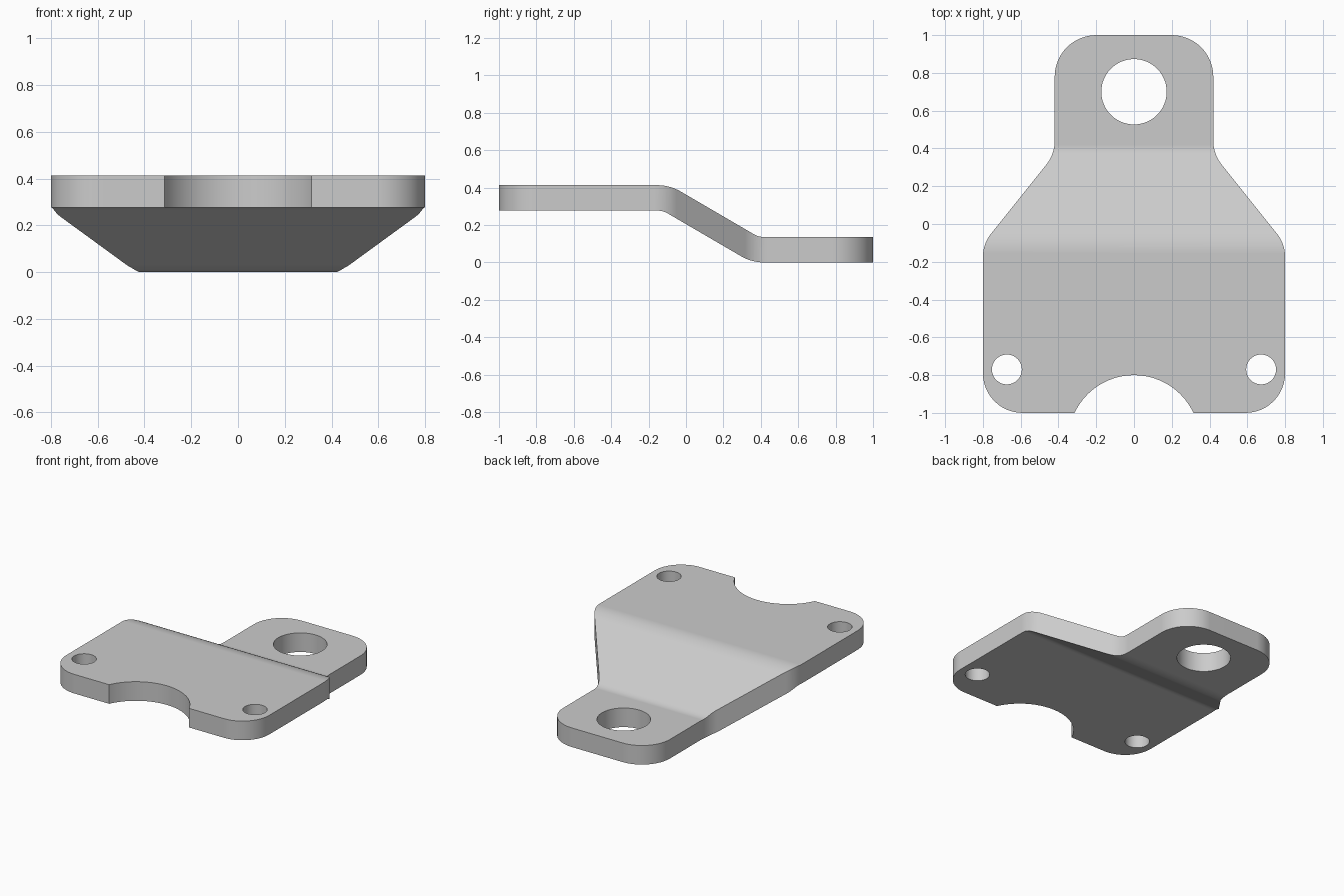
import bpy, bmesh, math
from mathutils import Vector

default = bpy.data.objects.get("Cube")
if default:
    bpy.data.objects.remove(default, do_unlink=True)

grey = bpy.data.materials.new("light grey metal")
grey.use_nodes = True
grey.diffuse_color = (0.6, 0.6, 0.6, 1)
grey.node_tree.nodes["Principled BSDF"].inputs["Base Color"].default_value = (0.6, 0.6, 0.6, 1)


def rounded(corners, steps=12):
    """Closed 2D outline from (a, b, radius) corners, each rounded by an arc."""
    out = []
    for i, (a, b, radius) in enumerate(corners):
        p = Vector((a, b))
        if radius == 0:
            out.append(p)
            continue
        before = (Vector(corners[i - 1][:2]) - p).normalized()
        after = (Vector(corners[(i + 1) % len(corners)][:2]) - p).normalized()
        half = before.angle(after) / 2
        centre = p + (before + after).normalized() * radius / math.sin(half)
        start = p + before * radius / math.tan(half) - centre
        end = p + after * radius / math.tan(half) - centre
        turn = start.angle(end)
        for k in range(steps + 1):
            t = k / steps
            out.append(centre + (start * math.sin((1 - t) * turn)
                                 + end * math.sin(t * turn)) / math.sin(turn))
    return out


def prism(name, points, place, depth):
    """Extrude a 2D outline, with place mapping it into space."""
    bm = bmesh.new()
    face = bm.faces.new([bm.verts.new(place(p)) for p in points])
    moved = bmesh.ops.extrude_face_region(bm, geom=[face])["geom"]
    bmesh.ops.translate(bm, vec=depth, verts=[v for v in moved if isinstance(v, bmesh.types.BMVert)])
    bmesh.ops.recalc_face_normals(bm, faces=bm.faces)
    mesh = bpy.data.meshes.new(name)
    bm.to_mesh(mesh)
    bm.free()
    obj = bpy.data.objects.new(name, mesh)
    bpy.context.collection.objects.link(obj)
    return obj


def cut(target, cutter, operation):
    cutter.hide_render = True
    mod = target.modifiers.new("cut", "BOOLEAN")
    mod.object, mod.operation, mod.solver = cutter, operation, "EXACT"
    bpy.context.view_layer.objects.active = target
    bpy.ops.object.modifier_apply(modifier=mod.name)
    bpy.data.objects.remove(cutter, do_unlink=True)


# Stepped sheet: side profile in (y, z), with concentric bends
thick, top = 0.136, 0.413
bend_front, bend_back = -0.105, 0.37
inner, outer = 0.11, 0.11 + thick
angle = math.atan((top - thick) / (bend_back - bend_front))
shift = thick / 2 * math.tan(angle / 2)
profile = rounded([
    (-1.2, top, 0), (bend_front + shift, top, outer),
    (bend_back + shift, thick, inner), (1.2, thick, 0),
    (1.2, 0, 0), (bend_back - shift, 0, outer),
    (bend_front - shift, top - thick, inner), (-1.2, top - thick, 0)])
plate = prism("bracket_plate", profile, lambda p: (-1, p.x, p.y), (2, 0, 0))
plate.data.materials.append(grey)

# Plan outline: wide front, tapering to a narrow rear tab
half = [(0.8, -1, 0.21), (0.8, -0.105, 0.2), (0.42, 0.37, 0.2), (0.42, 1, 0.22)]
outline = rounded(half + [(-x, y, r) for x, y, r in reversed(half)])
cut(plate, prism("outline_cutter", outline, lambda p: (p.x, p.y, -0.5), (0, 0, 1.5)), "INTERSECT")

# Rear hole, two mounting holes and the curved front notch
for x, y, radius in [(0, 0.7, 0.173), (0.673, -0.77, 0.079), (-0.673, -0.77, 0.079), (0, -1.148, 0.348)]:
    bpy.ops.mesh.primitive_cylinder_add(vertices=64, radius=radius, depth=2, location=(x, y, 0))
    cut(plate, bpy.context.object, "DIFFERENCE")

# Smooth bends and rounds, crisp edges
bpy.ops.object.select_all(action="DESELECT")
plate.select_set(True)
bpy.context.view_layer.objects.active = plate
bpy.ops.object.shade_smooth_by_angle(angle=math.radians(30))
normals = plate.modifiers.new("even_shading", "WEIGHTED_NORMAL")
normals.keep_sharp = True
